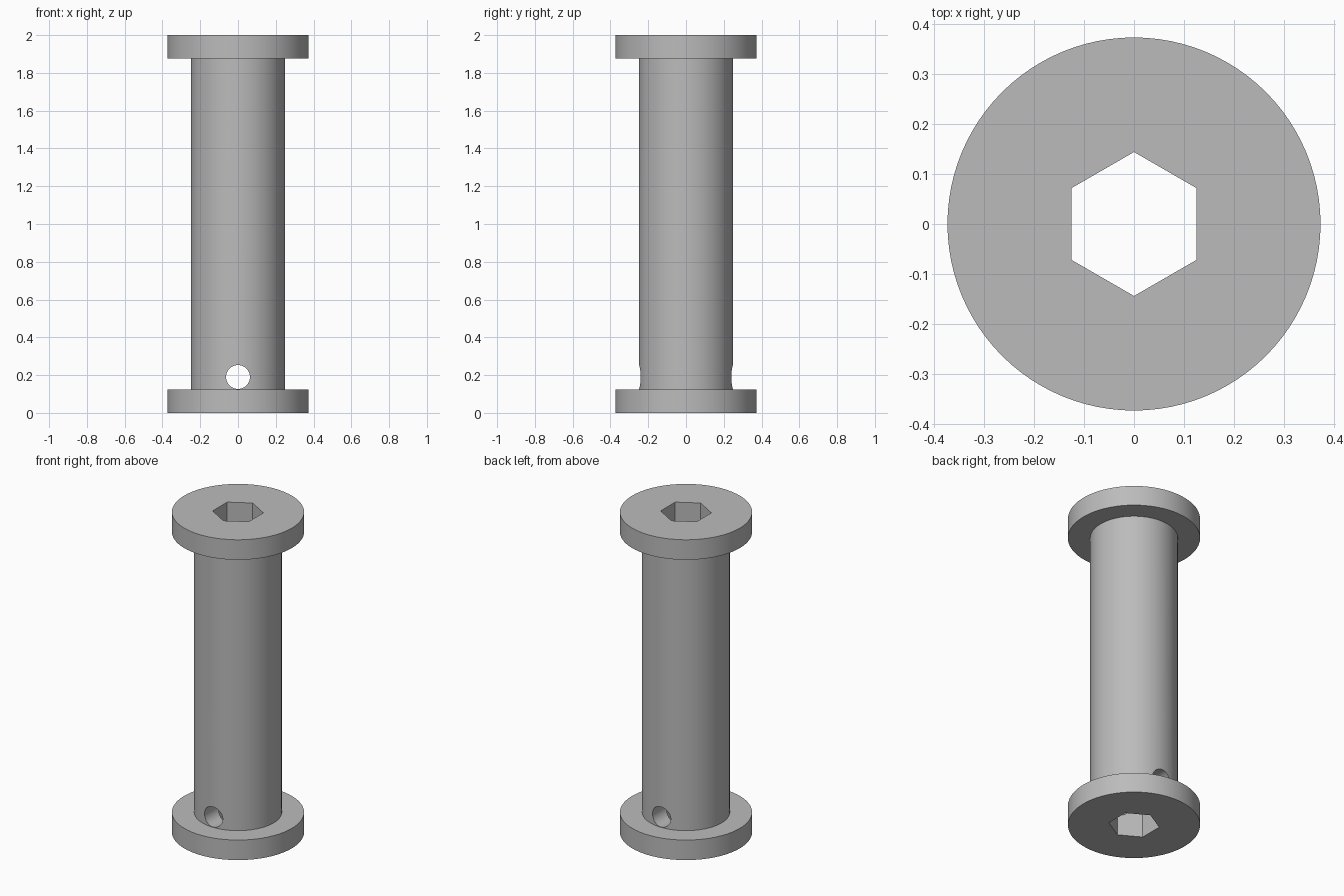
import bpy, math

if "Cube" in bpy.data.objects:
    bpy.data.objects.remove(bpy.data.objects["Cube"])

steel = bpy.data.materials.new("grey_steel")
steel.diffuse_color = (0.5, 0.5, 0.5, 1)
steel.use_nodes = True
steel.node_tree.nodes["Principled BSDF"].inputs["Base Color"].default_value = steel.diffuse_color


def cylinder(name, radius, z0, z1, sides=96, rot=(0, 0, 0)):
    bpy.ops.mesh.primitive_cylinder_add(vertices=sides, radius=radius, depth=z1 - z0,
                                        location=(0, 0, (z0 + z1) / 2), rotation=rot)
    ob = bpy.context.object
    ob.name = name
    ob.data.materials.append(steel)
    return ob


def cut(target, cutter):
    mod = target.modifiers.new("cut", 'BOOLEAN')
    mod.operation = 'DIFFERENCE'
    mod.solver = 'EXACT'
    mod.object = cutter
    bpy.context.view_layer.objects.active = target
    bpy.ops.object.modifier_apply(modifier=mod.name)


# Flanged spool body turned from one stepped profile
R, r, t, H, N = 0.374, 0.248, 0.125, 2.0, 96
profile = [(R, 0), (R, t), (r, t), (r, H - t), (R, H - t), (R, H)]
verts = [(p * math.cos(2 * math.pi * i / N), p * math.sin(2 * math.pi * i / N), z)
         for p, z in profile for i in range(N)]
faces = [(k * N + i, k * N + (i + 1) % N, (k + 1) * N + (i + 1) % N, (k + 1) * N + i)
         for k in range(len(profile) - 1) for i in range(N)]
faces += [tuple(reversed(range(N))), tuple(range((len(profile) - 1) * N, len(profile) * N))]
mesh = bpy.data.meshes.new("flanged_pin")
mesh.from_pydata(verts, [], faces)
mesh.materials.append(steel)
pin = bpy.data.objects.new("flanged_pin", mesh)
bpy.context.collection.objects.link(pin)

# Hexagonal bore along the axis and round cross hole above the lower flange
hex_bore = cylinder("hex_bore_cutter", 0.1443, -0.1, 2.1, 6)
cross_hole = cylinder("cross_hole_cutter", 0.063, -0.31, 0.69, 48, (math.pi / 2, 0, 0))
for cutter in (hex_bore, cross_hole):
    cut(pin, cutter)
    bpy.data.objects.remove(cutter)

# Smooth round walls, crisp rims and bore edges
bpy.ops.object.select_all(action='DESELECT')
pin.select_set(True)
bpy.context.view_layer.objects.active = pin
bpy.ops.object.shade_smooth_by_angle(angle=math.radians(30))
